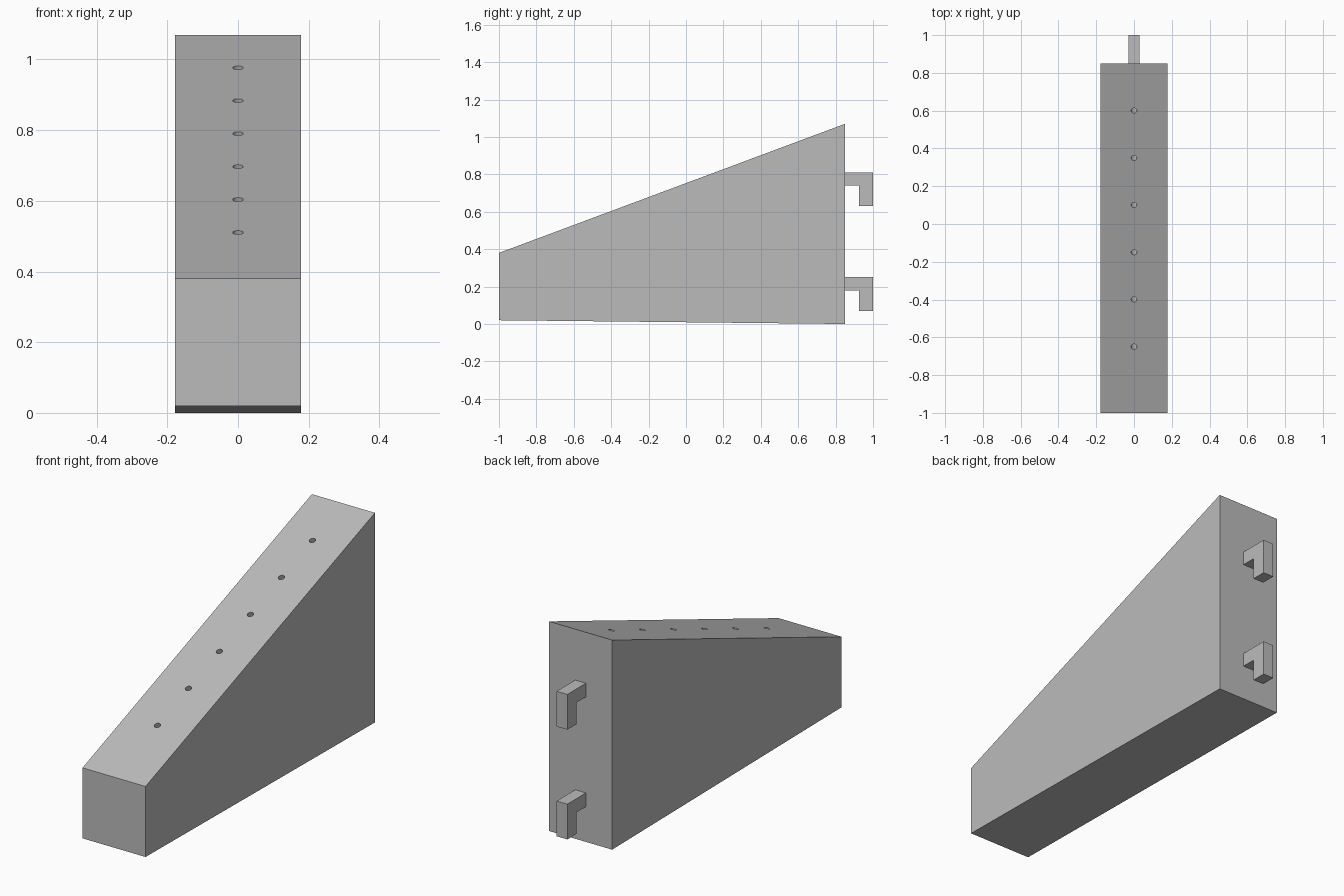
import bpy
import math
from mathutils import Vector

cube = bpy.data.objects.get("Cube")
if cube:
    bpy.data.objects.remove(cube, do_unlink=True)

grey = bpy.data.materials.new("plain grey")
grey.use_nodes = True
grey.diffuse_color = (0.5, 0.5, 0.5, 1)
grey.node_tree.nodes["Principled BSDF"].inputs["Base Color"].default_value = (0.5, 0.5, 0.5, 1)


def extrude_profile(name, profile, half_width):
    """Extrude a (y, z) outline symmetrically along x."""
    n = len(profile)
    verts = [(x, y, z) for x in (-half_width, half_width) for y, z in profile]
    faces = [tuple(reversed(range(n))), tuple(range(n, 2 * n))]
    faces += [(i, (i + 1) % n, n + (i + 1) % n, n + i) for i in range(n)]
    mesh = bpy.data.meshes.new(name)
    mesh.from_pydata(verts, [], faces)
    mesh.materials.append(grey)
    obj = bpy.data.objects.new(name, mesh)
    bpy.context.collection.objects.link(obj)
    return obj


# Sloping wedge body
front, back = -1.0, 0.85
low, high = 0.38, 1.07
body = extrude_profile("wedge_body", [(front, 0.02), (back, 0), (back, high), (front, low)], 0.178)

# Row of blind peg holes drilled square to the slope
slope = math.atan2(high - low, back - front)
normal = Vector((0, -math.sin(slope), math.cos(slope)))
hole_depth = 0.08
for i in range(6):
    y = -0.65 + 0.25 * i
    surface = Vector((0, y, low + (y - front) * math.tan(slope)))
    bpy.ops.mesh.primitive_cylinder_add(vertices=24, radius=0.015, depth=2 * hole_depth,
                                        location=surface, rotation=(slope, 0, 0))
    cutter = bpy.context.object
    cutter.name = "hole_cutter"
    cutter.hide_render = True
    cutter.data.materials.append(grey)
    bpy.context.view_layer.objects.active = body
    cut = body.modifiers.new("peg_hole", "BOOLEAN")
    cut.operation = "DIFFERENCE"
    cut.solver = "EXACT"
    cut.object = cutter
    bpy.ops.object.modifier_apply(modifier=cut.name)
    bpy.data.objects.remove(cutter, do_unlink=True)

# Downward hooks on the back
for name, top in (("lower_hook", 0.25), ("upper_hook", 0.81)):
    extrude_profile(name, [(back, top - 0.07), (0.925, top - 0.07), (0.925, top - 0.18),
                           (1, top - 0.18), (1, top), (back, top)], 0.03)
